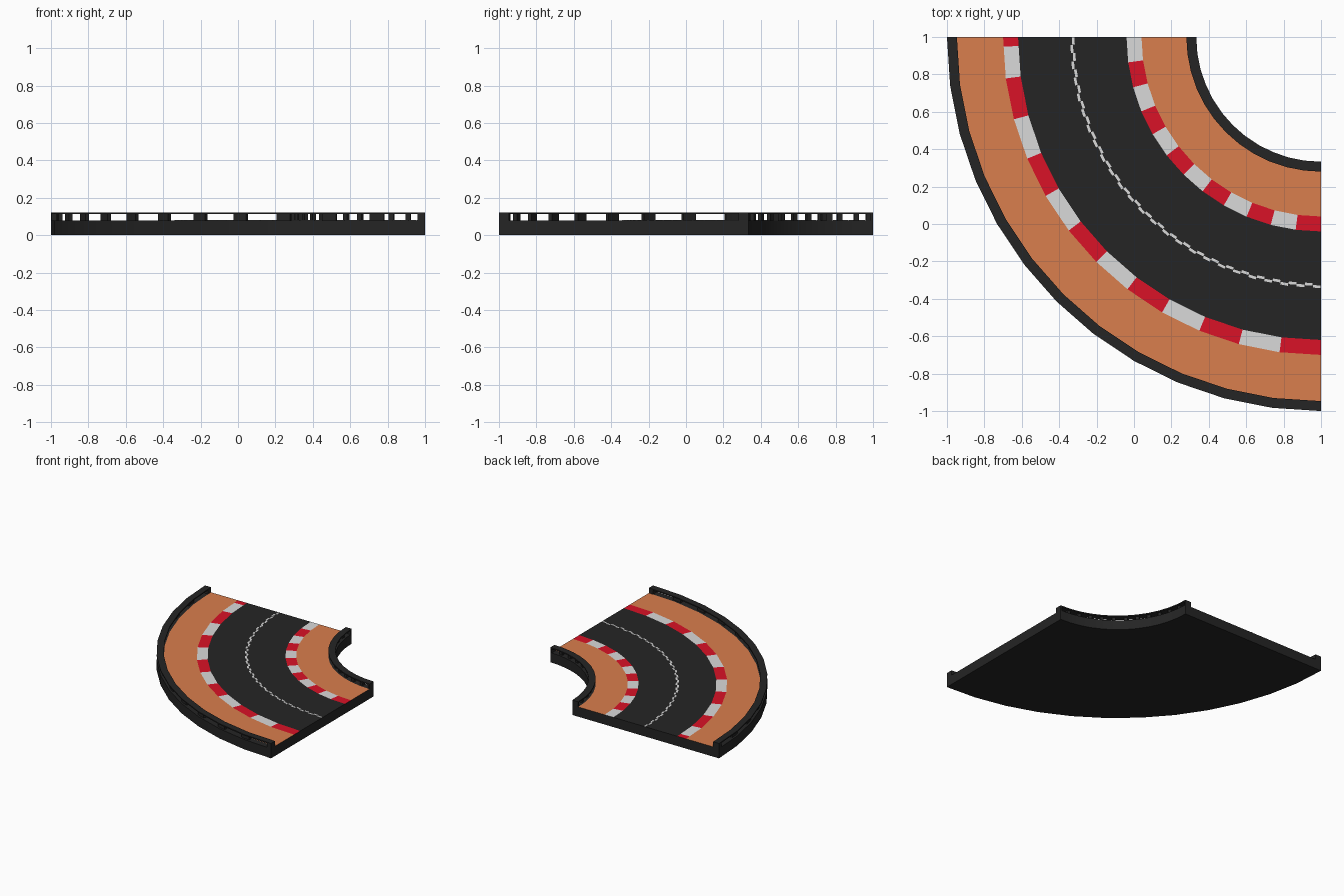
import bpy, bmesh, math

cube = bpy.data.objects.get("Cube")
if cube:
    bpy.data.objects.remove(cube)

SEGMENTS = 12
ROAD_Z, SLOT_TOP, RAIL_TOP = 0.08, 0.113, 0.122
INNER, OUTER, WALL = 0.667, 2.0, 0.053


def make_material(name, color):
    m = bpy.data.materials.new(name)
    m.use_nodes = True
    m.diffuse_color = (*color, 1)
    bsdf = next(n for n in m.node_tree.nodes if n.type == "BSDF_PRINCIPLED")
    bsdf.inputs["Base Color"].default_value = (*color, 1)
    bsdf.inputs["Roughness"].default_value = 0.8
    return m


CHARCOAL, SAND, RED, WHITE = range(4)
materials = [
    make_material("charcoal", (0.018, 0.018, 0.018)),
    make_material("sand_orange", (0.7, 0.21, 0.075)),
    make_material("kerb_red", (0.7, 0.006, 0.02)),
    make_material("pale_grey", (0.7, 0.7, 0.7)),
]


def on_bend(r, t, z):
    """Point on the faceted quarter bend; t counts segments along it."""
    k = min(int(t), SEGMENTS - 1)
    f = t - k
    a, b = (math.pi + math.pi / 2 * i / SEGMENTS for i in (k, k + 1))
    x = (1 - f) * math.cos(a) + f * math.cos(b)
    y = (1 - f) * math.sin(a) + f * math.sin(b)
    return (1 + r * x, 1 + r * y, z)


def add_sweep(bm, profile, stops, color=lambda j, t: CHARCOAL):
    """Sweep a closed (radius, z) profile through the given stops."""
    rings = [[bm.verts.new(on_bend(r, t, z)) for r, z in profile] for t in stops]
    n = len(profile)
    for i in range(len(stops) - 1):
        mid = (stops[i] + stops[i + 1]) / 2
        for j in range(n):
            q = (j + 1) % n
            f = bm.faces.new((rings[i][j], rings[i][q], rings[i + 1][q], rings[i + 1][j]))
            f.material_index = color(j, mid)
    for ring in (rings[0], rings[-1]):
        bm.faces.new(ring)


def box(r0, r1, z0, z1):
    return [(r0, z0), (r0, z1), (r1, z1), (r1, z0)]


def finish(name, bm):
    bmesh.ops.recalc_face_normals(bm, faces=bm.faces)
    mesh = bpy.data.meshes.new(name)
    bm.to_mesh(mesh)
    bm.free()
    for m in materials:
        mesh.materials.append(m)
    ob = bpy.data.objects.new(name, mesh)
    bpy.context.collection.objects.link(ob)
    bpy.ops.object.select_all(action="DESELECT")
    ob.select_set(True)
    bpy.context.view_layer.objects.active = ob
    bpy.ops.object.shade_smooth_by_angle(angle=math.radians(25))


# Track slab, its top divided into wall footing, sand, kerbs and road
radii = [INNER, INNER + WALL, 0.96, 1.04, 1.62, 1.70, OUTER - WALL, OUTER]
bands = ["wall", "sand", "inner_kerb", "road", "outer_kerb", "sand", "wall"]
SLIVER = 0.23


def slab_color(j, t):
    band = bands[j - 1] if 1 <= j <= len(bands) else "wall"
    if band == "sand":
        return SAND
    if band.endswith("kerb"):
        if band == "outer_kerb" and t < SLIVER:
            return RED
        return RED if int(t) % 2 else WHITE
    return CHARCOAL


bm = bmesh.new()
slab = [(INNER, 0)] + [(r, ROAD_Z) for r in radii] + [(OUTER, 0)]
add_sweep(bm, slab, [0, SLIVER] + list(range(1, SEGMENTS + 1)), slab_color)
finish("track_slab", bm)

# Staggered dashes along the middle of the road
bm = bmesh.new()
DASHES = 4 * SEGMENTS
for i in range(DASHES):
    r = 1.331 + (0.005 if i % 2 else -0.005)
    add_sweep(bm, box(r - 0.007, r + 0.007, ROAD_Z - 0.001, ROAD_Z + 0.002),
              [i / 4, (i + 0.95) / 4], lambda j, t: WHITE)
for f in bm.faces:
    f.material_index = WHITE
finish("centre_line", bm)

# Low barriers: a top rail on posts, leaving one slot per segment
for side, r0 in (("inner", INNER), ("outer", OUTER - WALL)):
    r1 = r0 + WALL
    bm = bmesh.new()
    add_sweep(bm, box(r0, r1, SLOT_TOP, RAIL_TOP), list(range(SEGMENTS + 1)))
    finish(side + "_barrier_rail", bm)

    bm = bmesh.new()
    for k in range(SEGMENTS + 1):
        end = k in (0, SEGMENTS)
        inset = 0 if end else 0.016
        stops = [t for t in (k - 0.15, k, k + 0.15) if 0 <= t <= SEGMENTS]
        add_sweep(bm, box(r0 + inset, r1 - inset, ROAD_Z, SLOT_TOP), stops)
    finish(side + "_barrier_posts", bm)
